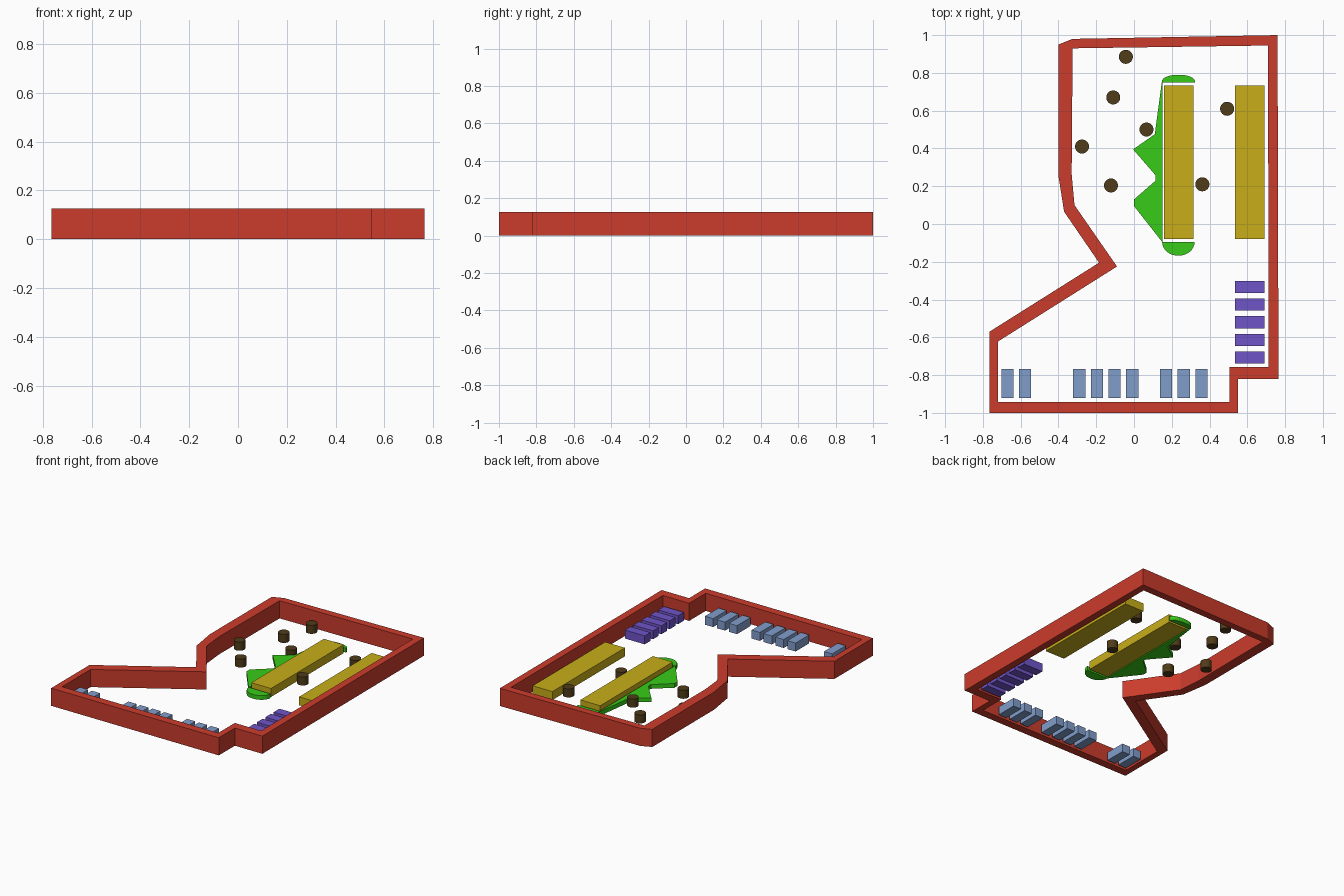
import bpy, bmesh
from math import cos, sin, pi

if "Cube" in bpy.data.objects:
    bpy.data.objects.remove(bpy.data.objects["Cube"])

H_WALL, H_BOX, H_GREEN = 0.125, 0.06, 0.03


def material(name, rgb):
    m = bpy.data.materials.new(name)
    m.diffuse_color = (*rgb, 1)
    m.use_nodes = True
    m.node_tree.nodes["Principled BSDF"].inputs["Base Color"].default_value = m.diffuse_color
    return m


RED = material("wall_red", (0.60, 0.045, 0.025))
YELLOW = material("counter_yellow", (0.58, 0.42, 0.01))
GREEN = material("planter_green", (0.04, 0.60, 0.01))
BROWN = material("table_brown", (0.08, 0.045, 0.01))
BLUE = material("desk_blue", (0.22, 0.34, 0.60))
PURPLE = material("shelf_purple", (0.16, 0.09, 0.58))


def finish(name, bm, mat):
    bmesh.ops.recalc_face_normals(bm, faces=bm.faces)
    me = bpy.data.meshes.new(name)
    bm.to_mesh(me)
    bm.free()
    me.materials.append(mat)
    ob = bpy.data.objects.new(name, me)
    bpy.context.collection.objects.link(ob)
    return ob


def extrude_up(name, bm, height, mat):
    res = bmesh.ops.extrude_face_region(bm, geom=bm.faces[:])
    top = [g for g in res["geom"] if isinstance(g, bmesh.types.BMVert)]
    bmesh.ops.translate(bm, verts=top, vec=(0, 0, height))
    return finish(name, bm, mat)


def box(name, x0, x1, y0, y1, mat):
    bm = bmesh.new()
    bm.faces.new([bm.verts.new((x, y, 0)) for x, y in
                  ((x0, y0), (x1, y0), (x1, y1), (x0, y1))])
    return extrude_up(name, bm, H_BOX, mat)


# Perimeter wall: outer and inner outlines, paired corner by corner
outer = [(-0.40, 0.95), (-0.325, 0.98), (0.76, 1.0), (0.765, -0.82), (0.55, -0.82),
         (0.55, -1.0), (-0.765, -1.0), (-0.765, -0.57), (-0.185, -0.205),
         (-0.37, 0.065), (-0.40, 0.255)]
inner = [(-0.325, 0.93), (0.71, 0.945), (0.712, -0.757), (0.505, -0.757),
         (0.505, -0.942), (-0.72, -0.942), (-0.72, -0.622), (-0.09, -0.225),
         (-0.315, 0.10), (-0.33, 0.265)]
bm = bmesh.new()
vo = [bm.verts.new((x, y, 0)) for x, y in outer]
vi = [bm.verts.new((x, y, 0)) for x, y in inner]
vi.insert(0, vi[0])  # the chamfered corner shares one inner corner
n = len(vo)
for i in range(n):
    j = (i + 1) % n
    quad = [vo[i], vo[j], vi[j], vi[i]]
    bm.faces.new(list(dict.fromkeys(quad)))
extrude_up("perimeter_wall", bm, H_WALL, RED)

# Green planter wrapping the first counter: two rounded ends and a jagged side
N = 16
cap_top = [(0.235 + 0.088 * cos(pi * i / N), 0.75 + 0.04 * sin(pi * i / N) ** 0.8)
           for i in range(N + 1)]
cap_low = [(0.235 - 0.086 * cos(pi * i / N), -0.095 - 0.073 * sin(pi * i / N))
           for i in range(N + 1)]
jagged = [(0.11, 0.475), (-0.005, 0.395), (0.115, 0.257), (0.115, 0.23),
          (0.0, 0.13), (0.0, 0.095)]
outline = cap_top + jagged + cap_low + [(0.152, -0.094), (0.152, 0.749)]
bm = bmesh.new()
bm.faces.new([bm.verts.new((x, y, 0)) for x, y in outline])
extrude_up("green_planter", bm, H_GREEN, GREEN)

# Two long counters
for i, x in enumerate((0.16, 0.535)):
    box(f"long_counter_{i + 1}", x, x + 0.155, -0.08, 0.733, YELLOW)

# Row of shelves on the right
for i in range(5):
    y = -0.333 - 0.0935 * i
    box(f"side_shelf_{i + 1}", 0.535, 0.69, y - 0.032, y + 0.032, PURPLE)

# Desks along the front wall, in groups
i = 0
for start, count in ((-0.67, 2), (-0.29, 4), (0.17, 3)):
    for k in range(count):
        i += 1
        x = start + 0.0935 * k
        box(f"front_desk_{i}", x - 0.032, x + 0.032, -0.92, -0.768, BLUE)

# Round tables
for i, (x, y) in enumerate([(-0.043, 0.885), (-0.11, 0.67), (0.066, 0.5), (-0.275, 0.41),
                            (-0.122, 0.204), (0.362, 0.21), (0.493, 0.61)]):
    bpy.ops.mesh.primitive_cylinder_add(vertices=32, radius=0.037, depth=H_BOX,
                                        location=(x, y, H_BOX / 2))
    ob = bpy.context.object
    ob.name = f"round_table_{i + 1}"
    ob.data.materials.append(BROWN)
    bpy.ops.object.shade_smooth_by_angle()
